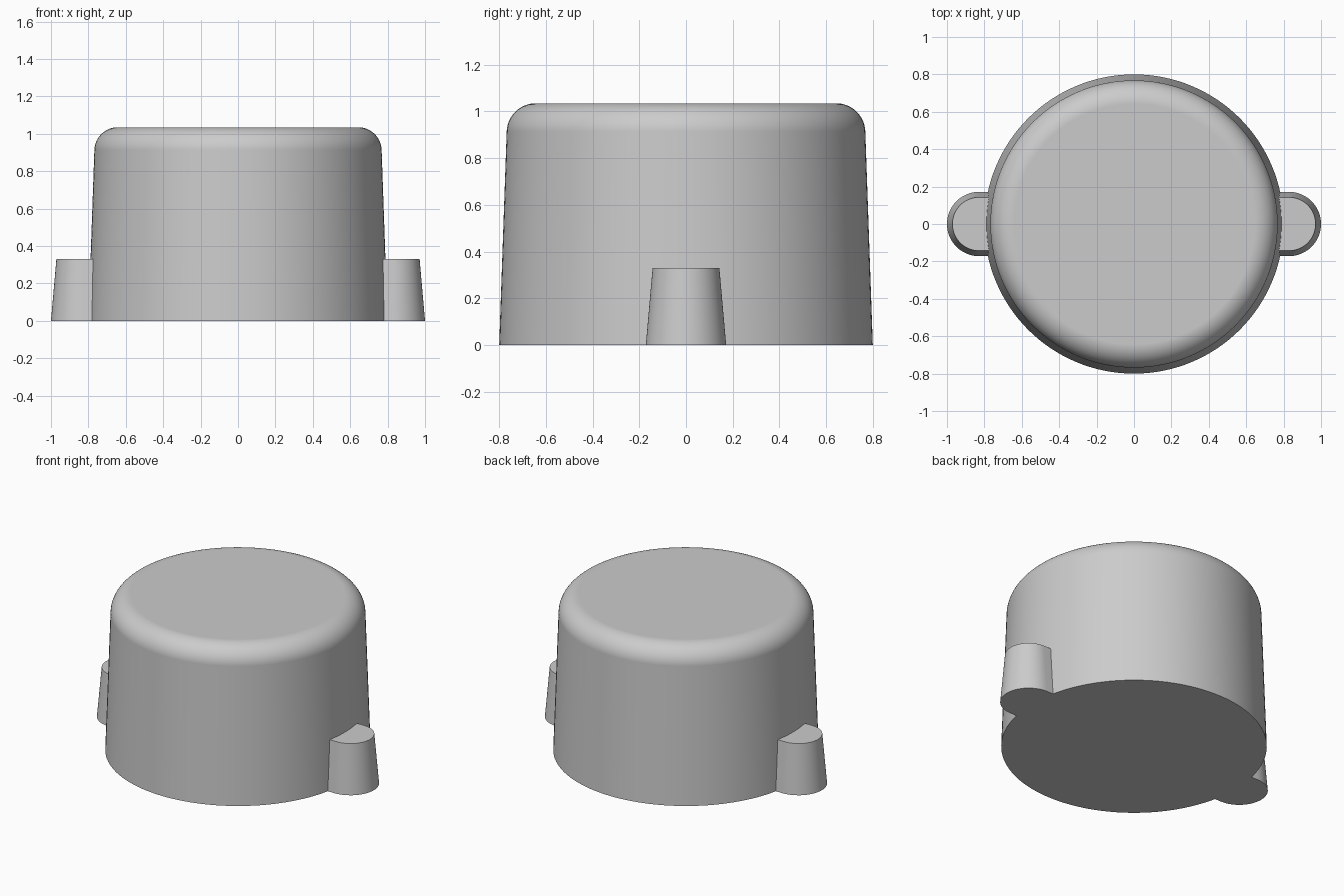
import bpy, bmesh, math

old = bpy.data.objects.get("Cube")
if old:
    bpy.data.objects.remove(old, do_unlink=True)

# Single plain grey
grey = bpy.data.materials.new("plain_grey")
grey.use_nodes = True
colour = (0.6, 0.6, 0.6, 1)
grey.diffuse_color = colour
grey.node_tree.nodes["Principled BSDF"].inputs["Base Color"].default_value = colour


def loft(name, rings):
    """Closed solid through matching rings of points, listed bottom to top."""
    bm = bmesh.new()
    loops = [[bm.verts.new(p) for p in ring] for ring in rings]
    n = len(loops[0])
    for low, high in zip(loops, loops[1:]):
        for i in range(n):
            j = (i + 1) % n
            bm.faces.new((low[i], low[j], high[j], high[i]))
    bm.faces.new(loops[0][::-1])
    bm.faces.new(loops[-1])
    bmesh.ops.recalc_face_normals(bm, faces=bm.faces)
    mesh = bpy.data.meshes.new(name)
    bm.to_mesh(mesh)
    bm.free()
    mesh.materials.append(grey)
    obj = bpy.data.objects.new(name, mesh)
    bpy.context.collection.objects.link(obj)
    return obj


def circle(radius, z, sides=128):
    steps = [math.tau * i / sides for i in range(sides)]
    return [(radius * math.cos(a), radius * math.sin(a), z) for a in steps]


def lug_outline(radius, z, side, centre=0.828, inner=0.5, steps=32):
    """Half-round end with straight flanks running into the body."""
    arc = [math.pi * (i / steps - 0.5) for i in range(steps + 1)]
    points = [(centre + radius * math.cos(a), radius * math.sin(a)) for a in arc]
    points += [(inner, radius), (inner, -radius)]
    return [(side * x, side * y, z) for x, y in points]


# Tapered drum with a rounded top rim
height, fillet, flat = 1.035, 0.125, 0.643
rings = [circle(0.8, 0)]
for i in range(17):
    a = math.radians(2 + 88 * i / 16)
    rings.append(circle(flat + fillet * math.cos(a), height - fillet + fillet * math.sin(a)))
body = loft("drum_body", rings)

# Side lugs, fused into the drum
for name, side in (("left_lug", 1), ("right_lug", -1)):
    lug = loft(name, [lug_outline(0.172, 0, side), lug_outline(0.143, 0.33, side)])
    lug.hide_render = True
    fuse = body.modifiers.new("fuse_" + name, 'BOOLEAN')
    fuse.operation = 'UNION'
    fuse.solver = 'EXACT'
    fuse.object = lug

bpy.context.view_layer.update()
fused = bpy.data.meshes.new_from_object(body.evaluated_get(bpy.context.evaluated_depsgraph_get()))
body.modifiers.clear()
body.data = fused
for name in ("left_lug", "right_lug"):
    bpy.data.objects.remove(bpy.data.objects[name], do_unlink=True)

# Smooth walls, crisp rims, flat caps
bpy.ops.object.select_all(action='DESELECT')
body.select_set(True)
bpy.context.view_layer.objects.active = body
bpy.ops.object.shade_smooth_by_angle(angle=math.radians(30))
weighted = body.modifiers.new("flat_caps", 'WEIGHTED_NORMAL')
weighted.keep_sharp = True
